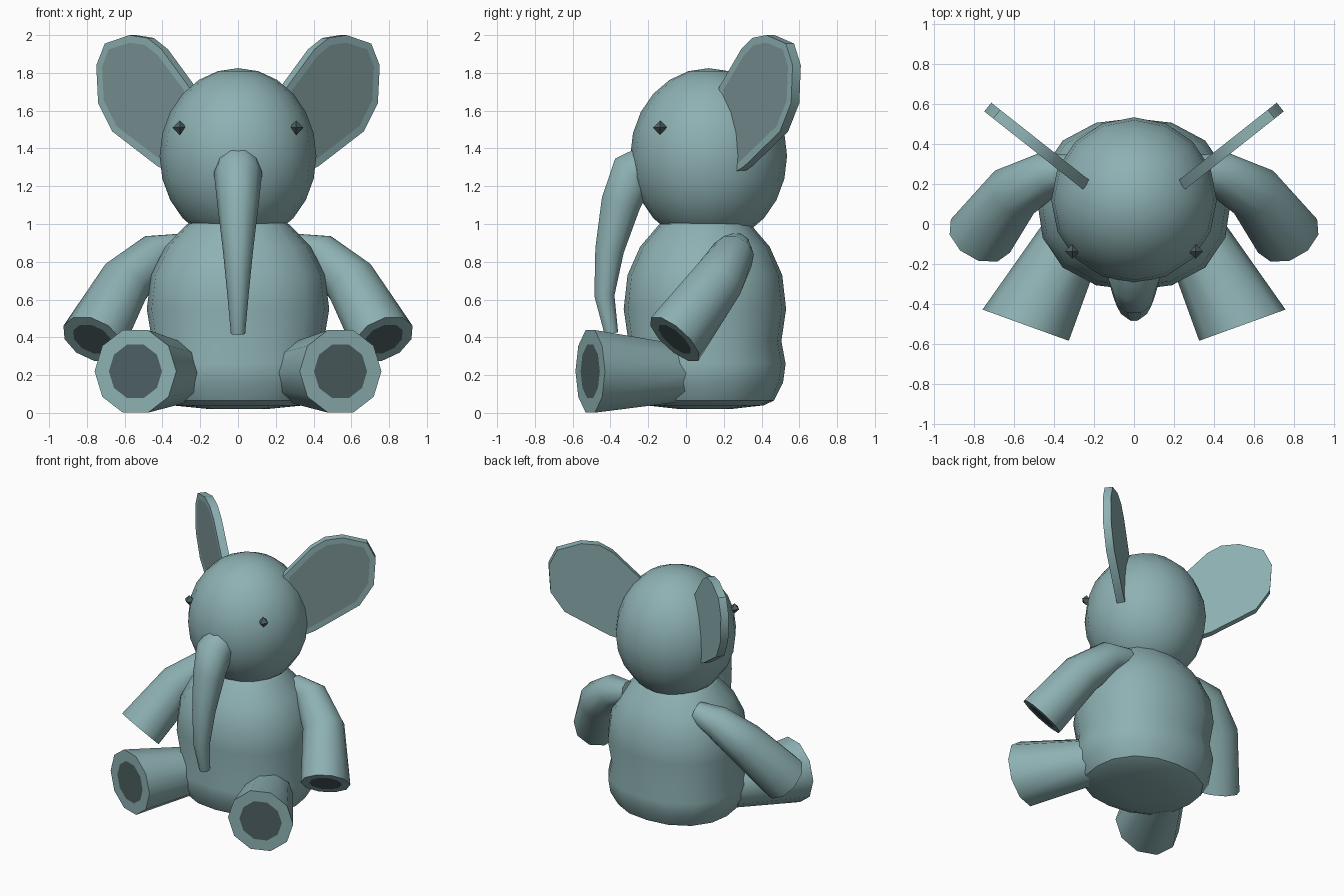
import bpy, bmesh, math
from mathutils import Vector

if "Cube" in bpy.data.objects:
    bpy.data.objects.remove(bpy.data.objects["Cube"])


def material(name, rgb):
    m = bpy.data.materials.new(name)
    m.diffuse_color = (*rgb, 1)
    m.use_nodes = True
    m.node_tree.nodes["Principled BSDF"].inputs["Base Color"].default_value = m.diffuse_color
    return m


SKIN = material("skin", (0.27, 0.44, 0.45))
INNER = material("ear_lining", (0.20, 0.30, 0.305))
DARK = material("pad_and_eye", (0.075, 0.115, 0.12))


def finish(name, bm, mats, mirror=False, angle=40):
    bmesh.ops.recalc_face_normals(bm, faces=bm.faces)
    me = bpy.data.meshes.new(name)
    bm.to_mesh(me)
    bm.free()
    for m in mats:
        me.materials.append(m)
    for p in me.polygons:
        p.use_smooth = True
    me.set_sharp_from_angle(angle=math.radians(angle))
    ob = bpy.data.objects.new(name, me)
    bpy.context.collection.objects.link(ob)
    if mirror:
        ob.modifiers.new("Mirror", "MIRROR").use_mirror_merge = False
    return ob


def bridge(bm, rings):
    for a, b in zip(rings, rings[1:]):
        n = len(a)
        for i in range(n):
            bm.faces.new((a[i], a[(i + 1) % n], b[(i + 1) % n], b[i]))


def lathe(name, profile, cy, ysc, power, n=16):
    """Rounded-oval rings stacked along z."""
    bm = bmesh.new()
    rings = []
    for r, z in profile:
        ring = []
        for i in range(n):
            a = 2 * math.pi * i / n
            c, s = math.cos(a), math.sin(a)
            k = r / (abs(c) ** power + abs(s) ** power) ** (1 / power)
            ring.append(bm.verts.new((k * c, cy + k * s * ysc, z)))
        rings.append(ring)
    bridge(bm, rings)
    bm.faces.new(rings[0])
    bm.faces.new(rings[-1])
    return finish(name, bm, [SKIN], angle=30)


def limb(name, path, n=10, side=None, end=None, pad=0, mirror=False):
    """Tapered tube through (x, y, z, radius) points, with an optional end pad."""
    bm = bmesh.new()
    pts = [Vector(p[:3]) for p in path]
    rings = []
    for i, p in enumerate(pts):
        t = (pts[min(i + 1, len(pts) - 1)] - pts[max(i - 1, 0)]).normalized()
        if end and i == len(pts) - 1:
            t = Vector(end).normalized()
        s = Vector(side) if side else t.cross(Vector((0, 0, 1))).normalized()
        u = s.cross(t)
        ring = []
        for k in range(n):
            a = 2 * math.pi * k / n
            ring.append(bm.verts.new(p + path[i][3] * (s * math.cos(a) + u * math.sin(a))))
        rings.append(ring)
    if pad:
        rings.append([bm.verts.new(pts[-1] + (v.co - pts[-1]) * pad) for v in rings[-1]])
    bridge(bm, rings)
    bm.faces.new(rings[0])
    cap = bm.faces.new(rings[-1])
    if pad:
        cap.material_index = 1
    return finish(name, bm, [SKIN, DARK], mirror)


# Seated body with a crease at the hips
lathe("body", [(0.15, 0.02), (0.35, 0.04), (0.41, 0.065), (0.465, 0.16), (0.48, 0.26),
               (0.455, 0.38), (0.483, 0.55), (0.46, 0.73), (0.385, 0.88), (0.27, 1.0),
               (0.15, 1.03)], 0.1, 0.89, 2.3)

# Head
bm = bmesh.new()
bmesh.ops.create_uvsphere(bm, u_segments=16, v_segments=12, radius=1)
for v in bm.verts:
    v.co = Vector((v.co.x * 0.415, 0.12 + v.co.y * 0.415, 1.36 + v.co.z * 0.465))
finish("head", bm, [SKIN])

# Trunk
limb("trunk", [(0, -0.17, 1.33, 0.11), (0, -0.28, 1.27, 0.128), (0, -0.345, 1.11, 0.11),
               (0, -0.405, 0.86, 0.08), (0, -0.432, 0.62, 0.056), (0, -0.395, 0.42, 0.038)],
     side=(1, 0, 0))

# Arms and legs with flat pads
limb("arm", [(0.28, 0.27, 0.88, 0.075), (0.43, 0.25, 0.84, 0.115), (0.6, 0.16, 0.69, 0.145),
             (0.77, -0.06, 0.39, 0.17)], end=(0.35, -0.62, -0.7), pad=0.66, mirror=True)
limb("leg", [(0.25, 0.04, 0.21, 0.145), (0.31, -0.07, 0.21, 0.162), (0.543, -0.507, 0.22, 0.23)],
     end=(0.34, -0.94, 0), pad=0.65, mirror=True)

# Ears: flat plates swept backwards, with an inset lining
outline = [(0.25, 1.72), (0.40, 1.925), (0.475, 1.985), (0.57, 2.0), (0.70, 1.955),
           (0.745, 1.84), (0.735, 1.64), (0.66, 1.49), (0.42, 1.305), (0.31, 1.25)]
nrm = Vector((0.62, -0.78, 0)).normalized()
bm = bmesh.new()
front, back = [], []
for x, z in outline:
    p = Vector((x - 0.012, 0.195 + (x - 0.25) * 0.79, z))
    front.append(bm.verts.new(p + nrm * 0.028))
    back.append(bm.verts.new(p - nrm * 0.028))
bridge(bm, [front, back])
bm.faces.new(back)
face = bm.faces.new(front)
bm.normal_update()
bmesh.ops.inset_region(bm, faces=[face], thickness=0.04)
face.material_index = 1
finish("ear", bm, [SKIN, INNER], True)

# Eyes
bm = bmesh.new()
bmesh.ops.create_uvsphere(bm, u_segments=4, v_segments=2, radius=0.038)
bmesh.ops.translate(bm, verts=bm.verts, vec=(0.308, -0.137, 1.51))
finish("eye", bm, [DARK], True)
